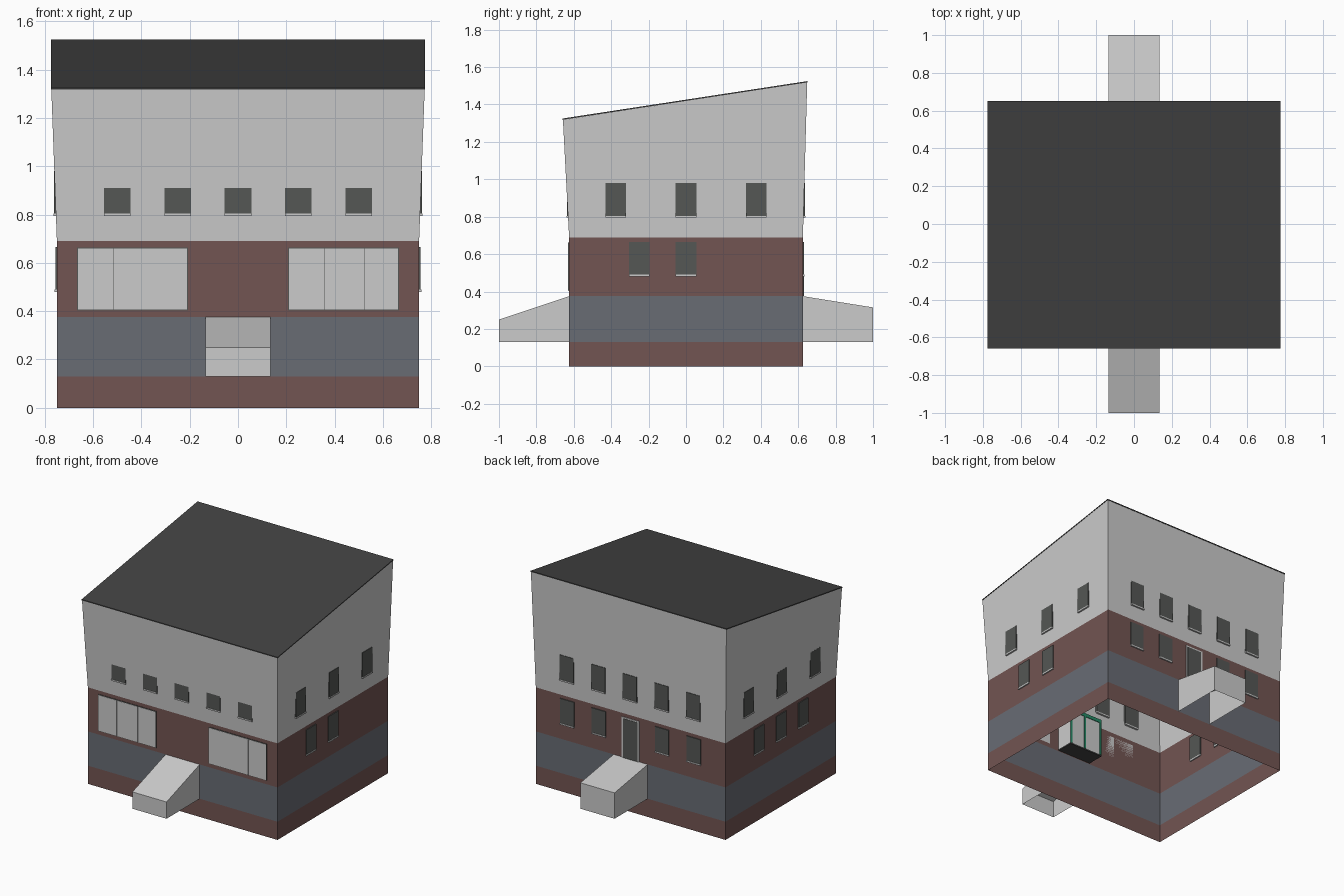
import bpy, bmesh

if "Cube" in bpy.data.objects:
    bpy.data.objects.remove(bpy.data.objects["Cube"])


def material(name, r, g, b):
    m = bpy.data.materials.new(name)
    m.diffuse_color = (r, g, b, 1)
    m.use_nodes = True
    m.node_tree.nodes["Principled BSDF"].inputs["Base Color"].default_value = m.diffuse_color
    return m


BRICK = material("brick", 0.17, 0.09, 0.085)
BAND = material("slate_band", 0.14, 0.15, 0.175)
ROOF = material("roof_felt", 0.055, 0.055, 0.055)
GLASS = material("dark_glass", 0.09, 0.095, 0.09)
GREEN = material("green_paint", 0.02, 0.25, 0.13)


def mesh(name, verts, faces, mat=None):
    bm = bmesh.new()
    vs = [bm.verts.new(v) for v in verts]
    for f in faces:
        bm.faces.new([vs[i] for i in f])
    bmesh.ops.recalc_face_normals(bm, faces=bm.faces)
    me = bpy.data.meshes.new(name)
    bm.to_mesh(me)
    bm.free()
    ob = bpy.data.objects.new(name, me)
    bpy.context.collection.objects.link(ob)
    if mat:
        me.materials.append(mat)
    return ob


SIDES = [(i, (i + 1) % 4, 4 + (i + 1) % 4, 4 + i) for i in range(4)]
CAPS = [(3, 2, 1, 0), (4, 5, 6, 7)]


def rect(x, y0, y1, z0, z1):
    return [(-x, y0, z0), (x, y0, z0), (x, y1, z1), (-x, y1, z1)]


def box(name, x, y, z, mat=None):
    v = [(a, b, c) for c in z for a, b in
         ((x[0], y[0]), (x[1], y[0]), (x[1], y[1]), (x[0], y[1]))]
    return mesh(name, v, SIDES + CAPS, mat)


# Wall shell, open underneath
base = lambda z: rect(0.75, -0.625, 0.625, z, z)
eaves = rect(0.773, -0.658, 0.648, 1.318, 1.518)
for name, lo, hi, mat in (("brick_plinth", base(0), base(0.13), BRICK),
                          ("grey_band", base(0.13), base(0.375), BAND),
                          ("brick_storey", base(0.375), base(0.69), BRICK),
                          ("flared_upper_walls", base(0.69), eaves, None)):
    mesh(name, lo + hi, SIDES, mat)

# Sloping roof sheet
mesh("roof", rect(0.775, -0.66, 0.65, 1.318, 1.518) + rect(0.775, -0.66, 0.65, 1.325, 1.525),
     SIDES + CAPS, ROOF)


# Part placed on a wall: u along the wall, d = depth range measured outwards
def on_wall(name, wall, u, z, d, mat=None):
    if wall in ("front", "back"):
        s, half = (-1 if wall == "front" else 1), 0.625
        return box(name, u, sorted(s * (half + k) for k in d), z, mat)
    s, half = (-1 if wall == "left" else 1), 0.75
    return box(name, sorted(s * (half + k) for k in d), u, z, mat)


def window(wall, c, z0, z1, out):
    on_wall(wall + "_window", wall, (c - 0.055, c + 0.055), (z0 + 0.01, z1), (-0.008, out), GLASS)
    on_wall(wall + "_window_sill", wall, (c - 0.055, c + 0.055), (z0, z0 + 0.01), (-0.008, out + 0.003))


# Small windows in both storeys
upper = {"front": (-0.5, -0.25, 0, 0.25, 0.5), "back": (-0.5, -0.25, 0, 0.25, 0.5),
         "left": (-0.375, 0, 0.375), "right": (-0.375, 0, 0.375)}
lower = {"back": (-0.5, -0.25, 0.25, 0.5), "left": (-0.25, 0, 0.25), "right": (-0.25, 0)}
for wall, centres in upper.items():
    for c in centres:
        window(wall, c, 0.795, 0.98, 0.0116)
for wall, centres in lower.items():
    for c in centres:
        window(wall, c, 0.48, 0.665, 0.006)

# Large shop windows: pale panes in a thin dark frame
for s in (-1, 1):
    u = sorted((s * 0.208, s * 0.667))
    on_wall("shop_window_frame", "front", u, (0.402, 0.664), (0, 0.003), GLASS)
    for a, b in ((0.0, 0.145), (0.147, 0.31), (0.312, 0.451)):
        on_wall("shop_window_pane", "front", (u[0] + 0.004 + a, u[0] + 0.004 + b),
                (0.406, 0.66), (0, 0.005))

# Back door
on_wall("back_door_frame", "back", (-0.07, 0.07), (0.375, 0.665), (0, 0.004))
on_wall("back_door", "back", (-0.058, 0.058), (0.375, 0.655), (0, 0.006), GLASS)

# Front entrance lobby, set inside the wall
on_wall("lobby", "front", (-0.135, 0.135), (0.39, 0.66), (-0.122, -0.001))
on_wall("lobby_floor", "front", (-0.135, 0.135), (0.38, 0.39), (-0.125, -0.001), ROOF)
on_wall("lobby_door_head", "front", (-0.135, 0.135), (0.635, 0.66), (-0.126, -0.122), GREEN)
for x in (-0.135, 0, 0.12):
    on_wall("lobby_door_post", "front", (x, x + 0.015), (0.39, 0.635), (-0.126, -0.122), GREEN)


# Sloping entrance ramps, open underneath
def ramp(name, s, end_z):
    x, z0 = 0.135, 0.13
    v = [(-x, s * 0.625, z0), (x, s * 0.625, z0), (x, s, z0), (-x, s, z0),
         (-x, s * 0.625, 0.375), (x, s * 0.625, 0.375), (x, s, end_z), (-x, s, end_z)]
    mesh(name, v, SIDES[1:] + CAPS[1:])


ramp("front_ramp", -1, 0.25)
ramp("back_ramp", 1, 0.315)
